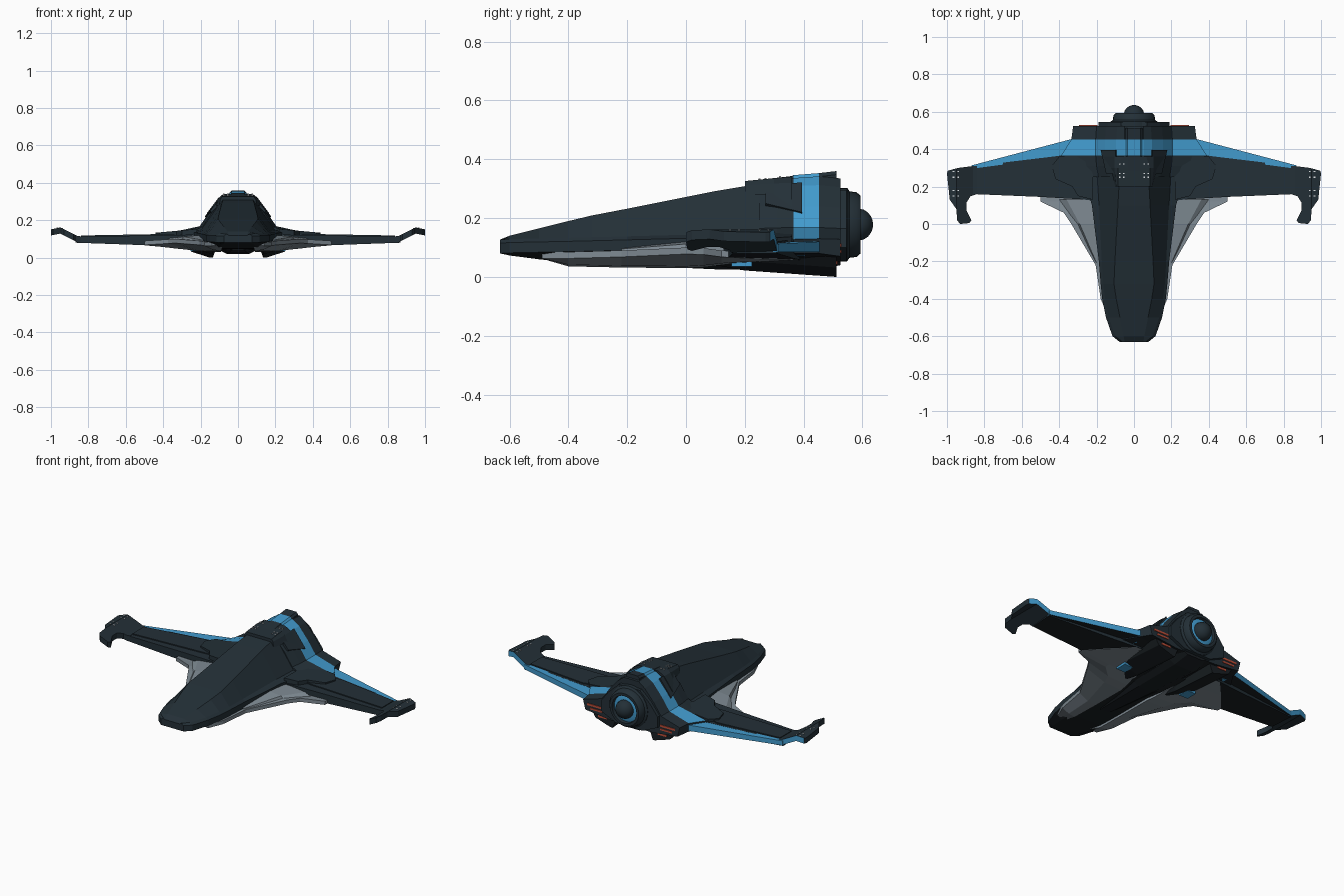
import bpy, bmesh, math
from mathutils import Vector


def material(name, rgb):
    m = bpy.data.materials.new(name)
    m.diffuse_color = (*rgb, 1)
    return m


HULL = material("dark_slate", (0.017, 0.029, 0.038))
BLACK = material("near_black", (0.010, 0.014, 0.017))
BLUE = material("sky_blue", (0.055, 0.33, 0.62))
GREY = material("steel_grey", (0.21, 0.255, 0.29))
RED = material("vent_red", (0.50, 0.075, 0.04))
WHITE = material("marker_white", (0.75, 0.78, 0.8))


def finish(name, bm, mats, rule=None, mirror=False):
    bmesh.ops.recalc_face_normals(bm, faces=bm.faces)
    if rule:
        for f in bm.faces:
            f.material_index = rule(f.calc_center_median(), f.normal)
    me = bpy.data.meshes.new(name)
    bm.to_mesh(me)
    bm.free()
    for m in mats:
        me.materials.append(m)
    ob = bpy.data.objects.new(name, me)
    bpy.context.collection.objects.link(ob)
    if mirror:
        ob.modifiers.new("mirror", 'MIRROR').use_mirror_merge = False
    return ob


def loft(name, sections, mats, rule=None, full=True):
    """Sections are (y, [(x, z), ...]); full ones are half profiles mirrored into a ring."""
    bm = bmesh.new()
    rings = []
    for y, pts in sections:
        ring = list(pts) + ([(-x, z) for x, z in reversed(pts)] if full else [])
        rings.append([bm.verts.new((x, y, z)) for x, z in ring])
    n = len(rings[0])
    for a, b in zip(rings, rings[1:]):
        for i in range(n):
            j = (i + 1) % n
            bm.faces.new((a[i], a[j], b[j], b[i]))
    bm.faces.new(rings[0])
    bm.faces.new(rings[-1])
    return finish(name, bm, mats, rule, mirror=not full)


def plate(name, outline, top, bottom, mats, rule=None, cuts=()):
    """Top-view outline thickened between two height functions of (x, y), mirrored."""
    bm = bmesh.new()
    bm.faces.new([bm.verts.new((x, y, 0)) for x, y in outline])
    for c in cuts:
        bmesh.ops.bisect_plane(bm, geom=bm.verts[:] + bm.edges[:] + bm.faces[:],
                               plane_co=(c, 0, 0), plane_no=(1, 0, 0))
    low = bm.verts[:]
    ext = bmesh.ops.extrude_face_region(bm, geom=bm.faces[:], use_keep_orig=True)
    for g in ext["geom"]:
        if isinstance(g, bmesh.types.BMVert):
            g.co.z = top(g.co.x, g.co.y)
    for v in low:
        v.co.z = bottom(v.co.x, v.co.y)
    return finish(name, bm, mats, rule, mirror=True)


def lathe(name, profile, mat, zc=0.178, n=28):
    """Profile of (radius, y) turned about the engine axis."""
    bm = bmesh.new()
    rings = [[bm.verts.new((r * math.cos(2 * math.pi * i / n), y, zc + r * math.sin(2 * math.pi * i / n)))
              for i in range(n)] for r, y in profile]
    for a, b in zip(rings, rings[1:]):
        for i in range(n):
            bm.faces.new((a[i], a[(i + 1) % n], b[(i + 1) % n], b[i]))
    bm.faces.new(rings[0])
    bm.faces.new(rings[-1])
    ob = finish(name, bm, [mat])
    bpy.ops.object.select_all(action='DESELECT')
    ob.select_set(True)
    bpy.context.view_layer.objects.active = ob
    bpy.ops.object.shade_smooth_by_angle(angle=math.radians(35))


def boxes(name, items, mat):
    """Several (centre, size) boxes in one mirrored mesh."""
    bm = bmesh.new()
    for c, s in items:
        for v in bmesh.ops.create_cube(bm, size=1)["verts"]:
            v.co = Vector(c) + Vector([v.co[k] * s[k] for k in range(3)])
    return finish(name, bm, [mat], mirror=True)


# Fuselage: y, roof half width, roof z, canopy foot, rim half width, rim z, keel half width, keel z
hull = [(-0.632, 0.05, 0.119, 0.06, 0.075, 0.115, 0.06, 0.080),
        (-0.60, 0.055, 0.140, 0.10, 0.115, 0.117, 0.08, 0.073),
        (-0.50, 0.075, 0.165, 0.135, 0.150, 0.119, 0.10, 0.060),
        (-0.40, 0.095, 0.190, 0.155, 0.170, 0.121, 0.11, 0.050),
        (-0.32, 0.107, 0.209, 0.165, 0.178, 0.123, 0.12, 0.047),
        (-0.20, 0.102, 0.232, 0.172, 0.188, 0.126, 0.12, 0.045),
        (0.10, 0.086, 0.292, 0.187, 0.225, 0.134, 0.12, 0.045),
        (0.30, 0.075, 0.325, 0.200, 0.280, 0.138, 0.12, 0.045)]
loft("fuselage", [(y, [(t, zt), (c, zs + 0.012), (w, zs), (w, zs - 0.035), (b, zb)])
                  for y, t, zt, c, w, zs, b, zb in hull], [HULL, BLACK],
     lambda c, n: 1 if n.z < -0.5 else 0)

# Rear collar with the blue band wrapped round it
collar = [(0.25, [(0.05, 0.318), (0.085, 0.300), (0.14, 0.24), (0.19, 0.165), (0.25, 0.138), (0.25, 0.08), (0.14, 0.05)]),
          (0.31, [(0.05, 0.328), (0.090, 0.305), (0.15, 0.24), (0.20, 0.167), (0.30, 0.136), (0.30, 0.08), (0.14, 0.05)]),
          (0.365, [(0.05, 0.336), (0.095, 0.310), (0.155, 0.24), (0.205, 0.168), (0.39, 0.128), (0.39, 0.08), (0.14, 0.05)]),
          (0.452, [(0.05, 0.342), (0.095, 0.312), (0.155, 0.24), (0.205, 0.168), (0.335, 0.130), (0.335, 0.08), (0.14, 0.05)]),
          (0.525, [(0.05, 0.335), (0.090, 0.305), (0.15, 0.235), (0.20, 0.165), (0.325, 0.128), (0.31, 0.07), (0.14, 0.05)])]
loft("rear_collar", collar, [HULL, BLUE, BLACK],
     lambda c, n: 2 if n.z < -0.4 else (1 if 0.37 < c.y < 0.45 and c.z > 0.12 else 0))

# Dorsal spine running over the collar, with its share of the band
spine = [(0.20, 0.325), (0.36, 0.343), (0.365, 0.346), (0.452, 0.353), (0.512, 0.360)]
loft("dorsal_spine", [(y, [(0.034, z), (0.045, z - 0.012), (0.05, 0.27)]) for y, z in spine],
     [HULL, BLUE], lambda c, n: 1 if 0.37 < c.y < 0.45 else 0)

# Saddle clamp behind the canopy
loft("canopy_clamp", [(0.20, [(0.085, 0.326), (0.095, 0.312), (0.10, 0.28)]),
                      (0.30, [(0.085, 0.336), (0.105, 0.318), (0.125, 0.28)]),
                      (0.36, [(0.065, 0.341), (0.105, 0.320), (0.165, 0.24)])], [HULL])
loft("clamp_arm", [(0.27, [(0.10, 0.31), (0.15, 0.25), (0.13, 0.23), (0.08, 0.29)]),
                   (0.395, [(0.10, 0.322), (0.178, 0.22), (0.15, 0.20), (0.08, 0.29)])], [HULL], full=False)

# Wings: slab, raised panels and blue trailing strip
wing_top = lambda x, y: 0.124 - 0.018 * (x - 0.2)
wing_low = lambda x, y: 0.056 + 0.036 * (x - 0.2)
plate("wing", [(0.18, 0.12), (0.28, 0.132), (0.50, 0.145), (0.86, 0.16), (0.87, 0.308), (0.42, 0.362), (0.18, 0.40)],
      wing_top, wing_low, [HULL, BLACK], lambda c, n: 1 if n.z < -0.5 else 0)
plate("wing_panel", [(0.26, 0.20), (0.35, 0.195), (0.84, 0.185), (0.84, 0.295), (0.45, 0.345), (0.30, 0.30)],
      lambda x, y: wing_top(x, y) + 0.006, lambda x, y: 0.10, [HULL])
plate("wing_root_fairing", [(0.22, 0.13), (0.30, 0.15), (0.33, 0.20), (0.42, 0.24), (0.44, 0.31), (0.40, 0.36), (0.22, 0.36)],
      lambda x, y: 0.155 - 0.09 * (x - 0.2), lambda x, y: 0.08, [HULL])
plate("wing_trailing_strip", [(0.32, 0.36), (0.42, 0.355), (0.87, 0.295), (0.87, 0.313), (0.33, 0.455)],
      lambda x, y: 0.122 - 0.014 * (x - 0.2), lambda x, y: 0.085, [BLUE, BLACK],
      lambda c, n: 1 if n.z < -0.5 else 0)

# Upswept wing tips with forward prongs
tip_z = lambda x: 0.098 + 0.50 * max(0, min(x, 0.95) - 0.855) - 0.20 * max(0, x - 0.95)
plate("wing_tip", [(0.84, 0.16), (0.875, 0.148), (0.895, 0.115), (0.895, 0.07), (0.87, 0.02), (0.88, 0.005), (0.93, 0.0),
                   (0.945, 0.02), (0.95, 0.08), (0.985, 0.13), (1.0, 0.27), (0.995, 0.285), (0.94, 0.30), (0.86, 0.31), (0.84, 0.31)],
      lambda x, y: tip_z(x) + 0.016, lambda x, y: tip_z(x) - 0.017, [HULL, BLUE],
      lambda c, n: 1 if n.y > 0.8 else 0, cuts=(0.86, 0.95))

# Grey lower side plates: y, inner x, outer x, bottom z, top z
keel = [(-0.49, 0.08, 0.140, 0.062, 0.085), (-0.40, 0.09, 0.178, 0.036, 0.085), (-0.22, 0.09, 0.205, 0.032, 0.090),
        (0.0, 0.09, 0.335, 0.030, 0.100), (0.06, 0.10, 0.375, 0.033, 0.098), (0.12, 0.11, 0.50, 0.040, 0.090),
        (0.15, 0.11, 0.50, 0.043, 0.088), (0.27, 0.13, 0.40, 0.048, 0.082), (0.38, 0.16, 0.30, 0.052, 0.080)]
loft("lower_side_plate", [(y, [(a, zt), (b, zt), (b, zt - 0.022), (a + (b - a) * 0.5, zb + 0.006), (a, zb)])
                          for y, a, b, zb, zt in keel], [GREY], full=False)
loft("side_plate_ridge", [(-0.22, [(0.16, 0.10), (0.195, 0.095), (0.19, 0.08)]),
                          (0.0, [(0.16, 0.125), (0.29, 0.112), (0.31, 0.09)]),
                          (0.13, [(0.18, 0.125), (0.36, 0.105), (0.42, 0.08)])], [GREY], full=False)

# Belly keel and the two rear skid fins
loft("belly_keel", [(y, [(w, 0.10), (w, zb + 0.02), (w * 0.6, zb)]) for y, w, zb in
                    [(-0.25, 0.05, 0.042), (0.10, 0.085, 0.026), (0.42, 0.10, 0.020), (0.525, 0.09, 0.04)]], [BLACK])
loft("skid_fin", [(y, [(0.105, 0.08), (0.135, z), (0.150, z), (0.25, z + 0.032), (0.28, 0.08)]) for y, z in
                  [(0.10, 0.040), (0.20, 0.022), (0.512, 0.0)]], [BLACK], full=False)
boxes("belly_blue_panel", [((0.225, 0.19, 0.045), (0.06, 0.07, 0.018)),
                           ((0.30, 0.36, 0.078), (0.05, 0.09, 0.012))], BLUE)

# Engine: mount plate, housing, glowing ring and dome
loft("engine_mount", [(y, [(0.07, 0.295), (0.14, 0.23), (0.19, 0.165), (0.19, 0.10), (0.09, 0.055)])
                      for y in (0.50, 0.545)], [HULL])
lathe("engine_housing", [(0.125, 0.50), (0.125, 0.548), (0.113, 0.556), (0.110, 0.580), (0.098, 0.594),
                         (0.082, 0.594), (0.078, 0.57)], HULL)
lathe("engine_glow_ring", [(0.079, 0.568), (0.079, 0.576), (0.060, 0.582), (0.05, 0.582)], BLUE)
lathe("engine_dome", [(0.054, 0.57)] + [(0.054 * math.cos(a), 0.588 + 0.048 * math.sin(a))
                                        for a in [math.radians(d) for d in (0, 20, 40, 60, 75, 86)]], HULL)

# Red exhaust vents on the rear face
boxes("exhaust_vent", [((0.245, 0.525, 0.108), (0.10, 0.008, 0.012)),
                       ((0.235, 0.525, 0.086), (0.08, 0.008, 0.010)),
                       ((0.20, 0.512, 0.048), (0.06, 0.008, 0.012))], RED)

# Tiny white marker lights on the tips and the clamp
boxes("marker_lights",
      [((x, y, tip_z(x) + 0.016), (0.009, 0.006, 0.004)) for x in (0.94, 0.965) for y in (0.15, 0.18, 0.25, 0.28)]
      + [((x, y, 0.322 + 0.12 * (y - 0.2)), (0.008, 0.006, 0.012)) for x in (0.056, 0.075) for y in (0.25, 0.27, 0.32)], WHITE)
